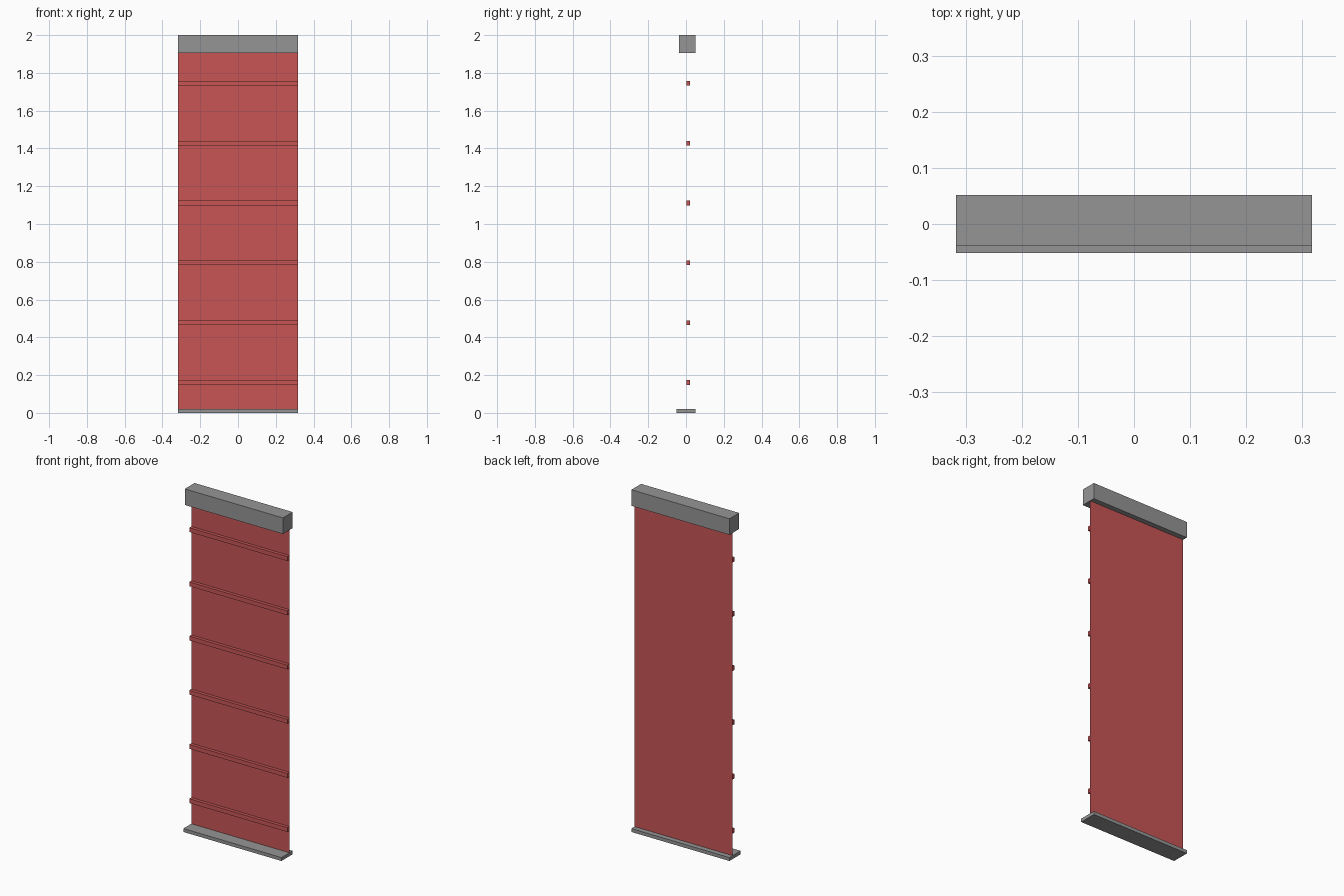
import bpy

cube = bpy.data.objects.get("Cube")
if cube:
    bpy.data.objects.remove(cube, do_unlink=True)


def make_material(name, rgb):
    mat = bpy.data.materials.new(name)
    mat.use_nodes = True
    colour = (*rgb, 1.0)
    mat.diffuse_color = colour
    mat.node_tree.nodes["Principled BSDF"].inputs["Base Color"].default_value = colour
    return mat


GREY = make_material("grey metal", (0.30, 0.30, 0.30))
RED = make_material("red fabric", (0.578, 0.091, 0.091))

HALF_WIDTH = 0.317
HALF_DEPTH = 0.0515
BASE_TOP = 0.02
HEADER_BOTTOM = 1.906
SHEET_Y = 0.022


def full_width_box(name, y, z, mat):
    """Box across the whole width, spanning the y and z ranges given."""
    bpy.ops.mesh.primitive_cube_add(size=1, location=(0, sum(y) / 2, sum(z) / 2))
    obj = bpy.context.object
    obj.name = name
    obj.scale = (2 * HALF_WIDTH, y[1] - y[0], z[1] - z[0])
    bpy.ops.object.transform_apply(location=False, rotation=False, scale=True)
    obj.data.materials.append(mat)
    return obj


# Header box and floor rail
full_width_box("header_box", (-0.038, HALF_DEPTH), (HEADER_BOTTOM, 2.0), GREY)
full_width_box("bottom_rail", (-HALF_DEPTH, HALF_DEPTH), (0.0, BASE_TOP), GREY)

# Thin hanging sheet, a single upright surface
mesh = bpy.data.meshes.new("curtain_sheet")
corners = [(-HALF_WIDTH, BASE_TOP), (HALF_WIDTH, BASE_TOP),
           (HALF_WIDTH, HEADER_BOTTOM), (-HALF_WIDTH, HEADER_BOTTOM)]
mesh.from_pydata([(x, SHEET_Y, z) for x, z in corners], [], [range(4)])
mesh.materials.append(RED)
sheet = bpy.data.objects.new("curtain_sheet", mesh)
bpy.context.collection.objects.link(sheet)

# Evenly spaced stiffening slats on the front of the sheet
for i in range(6):
    z = 0.161 + i * 0.3168
    full_width_box(f"slat_{i + 1}", (0.003, SHEET_Y), (z - 0.0125, z + 0.0125), RED)
